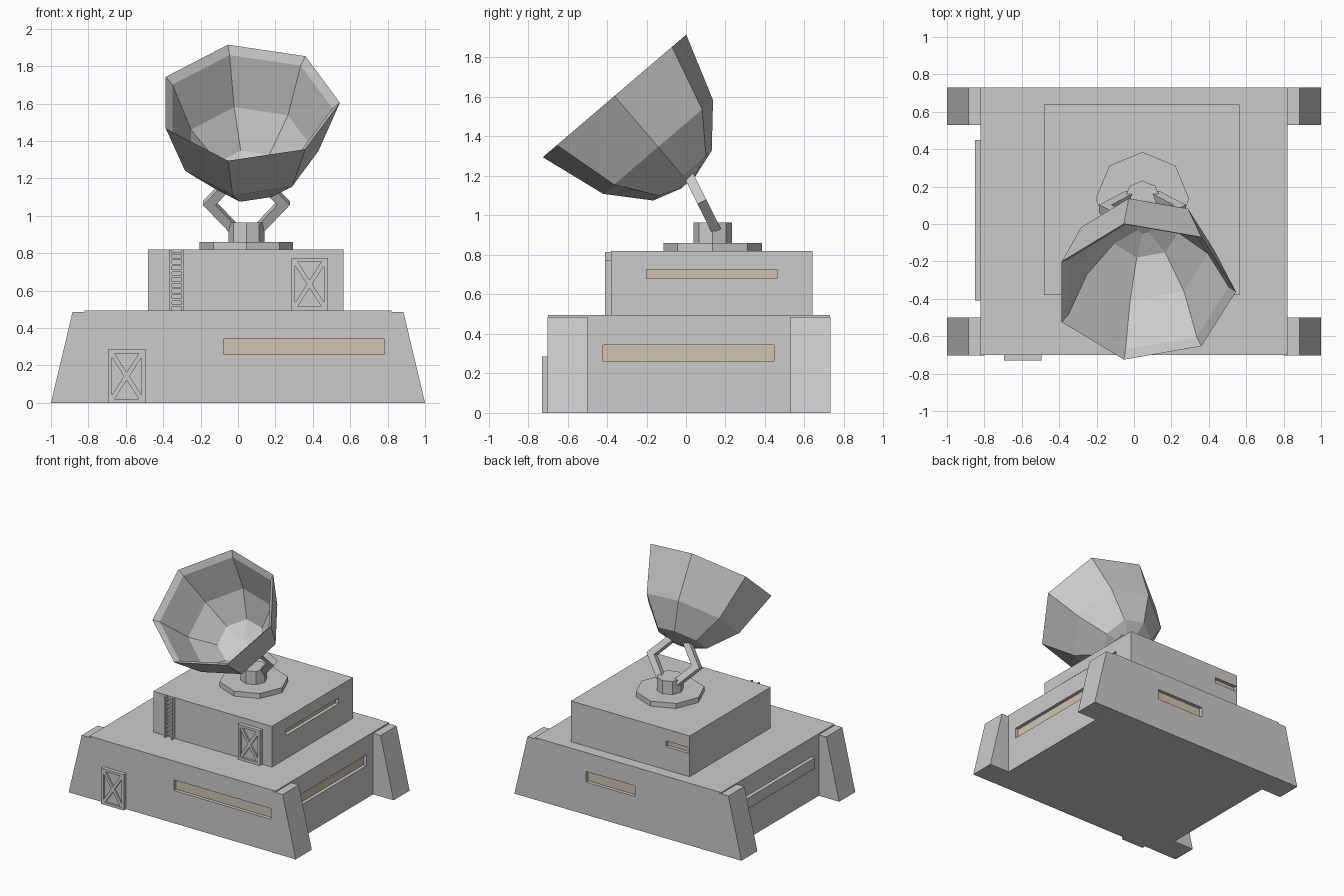
import bpy, bmesh, math
from mathutils import Matrix, Vector

if "Cube" in bpy.data.objects:
    bpy.data.objects.remove(bpy.data.objects["Cube"])


def material(name, rgb):
    m = bpy.data.materials.new(name)
    m.diffuse_color = (*rgb, 1)
    m.use_nodes = True
    m.node_tree.nodes["Principled BSDF"].inputs["Base Color"].default_value = m.diffuse_color
    return m


TAN = material("window_tan", (0.62, 0.55, 0.44))


def finish(name, bm, matrix=Matrix(), mat=None):
    bmesh.ops.transform(bm, matrix=matrix, verts=bm.verts)
    bmesh.ops.recalc_face_normals(bm, faces=bm.faces)
    me = bpy.data.meshes.new(name)
    bm.to_mesh(me)
    bm.free()
    ob = bpy.data.objects.new(name, me)
    bpy.context.collection.objects.link(ob)
    if mat:
        me.materials.append(mat)
    return ob


def add_box(bm, lo, hi, rot=Matrix()):
    lo, hi = Vector(lo), Vector(hi)
    size = Matrix.Diagonal((*(hi - lo), 1))
    bmesh.ops.create_cube(bm, size=1, matrix=Matrix.Translation((lo + hi) / 2) @ rot @ size)


def box(name, lo, hi, mat=None):
    bm = bmesh.new()
    add_box(bm, lo, hi)
    return finish(name, bm, mat=mat)


def prism(name, pts, z0, z1, matrix=Matrix()):
    bm = bmesh.new()
    low = [bm.verts.new((x, y, z0)) for x, y in pts]
    top = [bm.verts.new((x, y, z1)) for x, y in pts]
    bm.faces.new(low)
    bm.faces.new(top)
    n = len(pts)
    for i in range(n):
        j = (i + 1) % n
        bm.faces.new((low[i], low[j], top[j], top[i]))
    return finish(name, bm, matrix)


def ngon(n, r):
    return [(r * math.cos(math.tau * i / n), r * math.sin(math.tau * i / n)) for i in range(n)]


def window(wall, name, lo, hi, axis, side, depth=0.03):
    """Recess a slot into a wall and lay a tan pane on its back face."""
    c_lo, c_hi, p_lo, p_hi = list(lo), list(hi), list(lo), list(hi)
    face = lo[axis]
    back = face - side * depth
    c_lo[axis], c_hi[axis] = sorted((back, face + side * 0.05))
    p_lo[axis], p_hi[axis] = sorted((back - side * 0.01, back + side * 0.003))
    cutter = box(name + "_cutter", c_lo, c_hi)
    cutter.hide_render = True
    mod = wall.modifiers.new("slot", 'BOOLEAN')
    mod.object, mod.operation, mod.solver = cutter, 'DIFFERENCE', 'EXACT'
    bpy.context.view_layer.objects.active = wall
    bpy.ops.object.modifier_apply(modifier=mod.name)
    bpy.data.objects.remove(cutter)
    box(name, p_lo, p_hi, TAN)


# Two-storey building
base = box("base_block", (-0.82, -0.70, 0), (0.82, 0.73, 0.495))
upper = box("upper_block", (-0.48, -0.38, 0.49), (0.565, 0.64, 0.82))

# Sloped corner buttresses
stand = Matrix.Rotation(math.pi / 2, 4, 'X')
for sx, side in ((1, "right"), (-1, "left")):
    pts = [(sx * x, z) for x, z in ((0.80, 0), (1, 0), (0.885, 0.485), (0.80, 0.485))]
    prism("front_buttress_" + side, pts, 0.50, 0.702, stand)
    prism("back_buttress_" + side, pts, -0.731, -0.53, stand)

# Recessed windows, and the raised band on the left wall
window(base, "front_window", (-0.075, -0.70, 0.26), (0.78, -0.70, 0.345), 1, -1)
window(base, "right_window", (0.82, -0.42, 0.26), (0.82, 0.445, 0.345), 0, 1)
window(base, "back_window", (-0.06, 0.73, 0.26), (0.37, 0.73, 0.345), 1, 1)
window(upper, "upper_right_window", (0.565, -0.20, 0.68), (0.565, 0.46, 0.725), 0, 1)
window(upper, "upper_back_window", (-0.475, 0.64, 0.68), (-0.27, 0.64, 0.725), 1, 1)
box("left_band", (-0.85, -0.41, 0.26), (-0.81, 0.45, 0.345))


def door(name, x0, x1, z0, z1, wall_y):
    bm = bmesh.new()
    y0, y1, b = wall_y - 0.03, wall_y + 0.005, 0.02
    add_box(bm, (x0, wall_y - 0.014, z0), (x1, y1, z1))
    for a in (x0, x1 - b):
        add_box(bm, (a, y0, z0), (a + b, y1, z1))
    for a in (z0, z1 - b):
        add_box(bm, (x0 + b, y0, a), (x1 - b, y1, a + b))
    # crossed braces
    w, h = x1 - x0 - 2 * b, z1 - z0 - 2 * b
    cx, cz, half = (x0 + x1) / 2, (z0 + z1) / 2, math.hypot(w, h) / 2
    for s in (1, -1):
        rot = Matrix.Rotation(s * math.atan2(h, w), 4, 'Y')
        add_box(bm, (cx - half, y0 + 0.004, cz - 0.012), (cx + half, y1, cz + 0.012), rot)
    finish(name, bm)


door("lower_door", -0.695, -0.495, 0, 0.285, -0.70)
door("upper_door", 0.285, 0.48, 0.495, 0.775, -0.38)

# Ladder on the upper storey
bm = bmesh.new()
for x in (-0.365, -0.302):
    add_box(bm, (x, -0.41, 0.495), (x + 0.013, -0.375, 0.815))
for i in range(10):
    z = 0.515 + i * 0.031
    add_box(bm, (-0.355, -0.403, z), (-0.30, -0.387, z + 0.011))
finish("ladder", bm)

# Turntable and hub
pivot = Matrix.Translation((0.045, 0.135, 0))
prism("turntable", ngon(8, 0.25), 0.815, 0.86, pivot)
prism("hub", ngon(8, 0.097), 0.855, 0.965, pivot)

# Bent support arms, lying in a plane that leans forward
lean = Matrix.Translation((0.045, 0.15, 0.93)) @ Matrix.Rotation(math.radians(116.6), 4, 'X')
for s, side in ((1, "right"), (-1, "left")):
    arm = [(0.09, -0.01), (0.232, 0.155), (0.10, 0.305), (0.035, 0.305), (0.165, 0.155), (0.025, -0.01)]
    prism("arm_" + side, [(s * x, y) for x, y in arm], -0.025, 0.025, lean)

# Seven-sided dish: outer shell up to the rim, then down the inside
profile = [(0.05, -0.575), (0.20, -0.53), (0.375, -0.34), (0.49, 0),
           (0.45, -0.04), (0.34, -0.315), (0.18, -0.487), (0.04, -0.525)]
bm = bmesh.new()
rings = [[bm.verts.new((x, y, a)) for x, y in ngon(7, r)] for r, a in profile]
for lo, hi in zip(rings, rings[1:]):
    for i in range(7):
        j = (i + 1) % 7
        bm.faces.new((lo[i], lo[j], hi[j], hi[i]))
bm.faces.new(rings[0])
bm.faces.new(rings[-1])
finish("dish", bm, Matrix.Translation((0.055, -0.362, 1.605)) @ Matrix.Rotation(math.radians(40.5), 4, 'X'))
